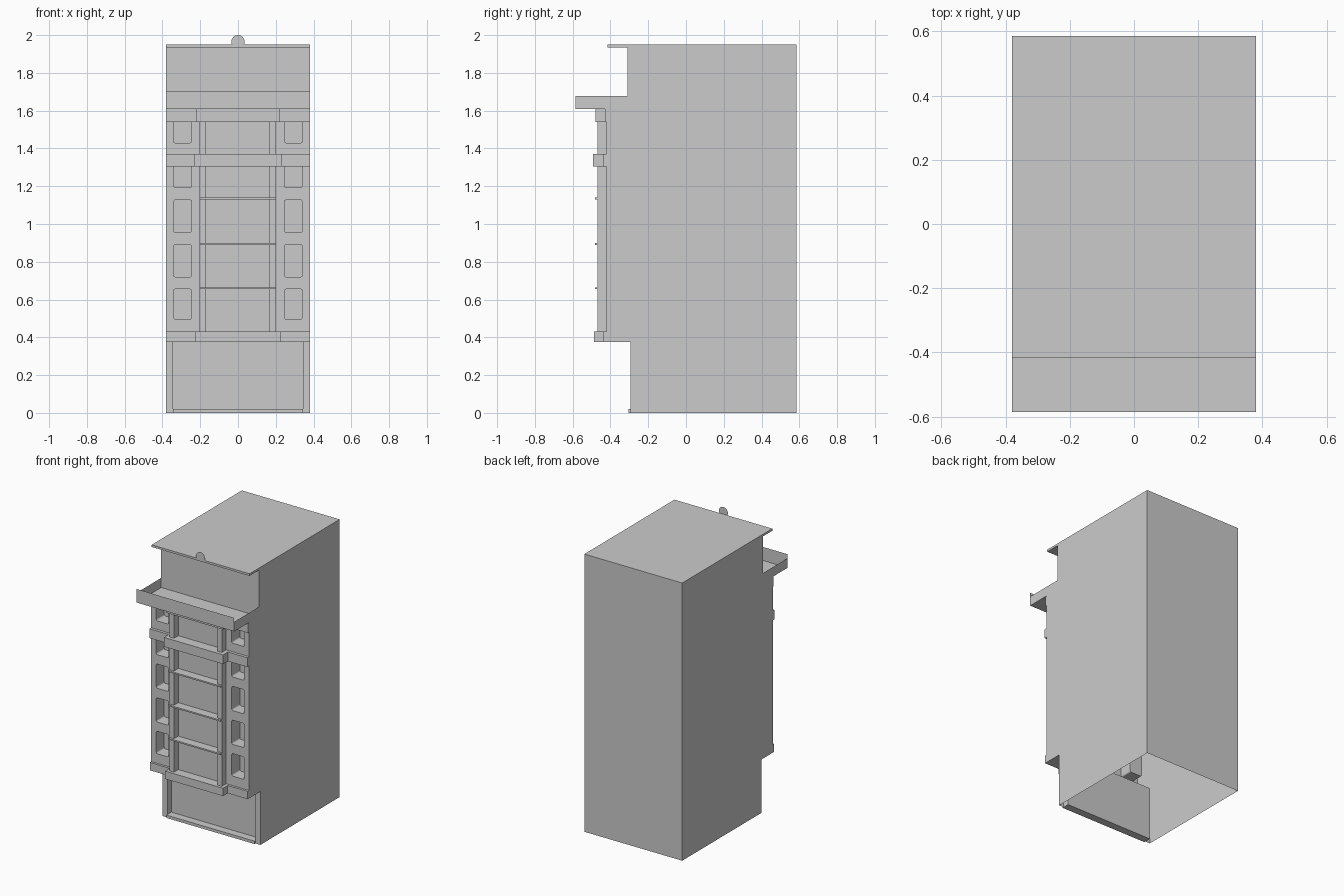
import bpy, bmesh, math
from mathutils import Vector

if "Cube" in bpy.data.objects:
    bpy.data.objects.remove(bpy.data.objects["Cube"])

W = 0.38          # half width of the building
WALL = -0.42      # plane of the main facade


def make_object(name, bm):
    mesh = bpy.data.meshes.new(name)
    bm.to_mesh(mesh)
    bm.free()
    ob = bpy.data.objects.new(name, mesh)
    bpy.context.collection.objects.link(ob)
    return ob


def add_prism(bm, points, move):
    """Extrude a planar outline along a vector into a closed solid."""
    face = bm.faces.new([bm.verts.new(p) for p in points])
    out = bmesh.ops.extrude_face_region(bm, geom=[face], use_keep_orig=True)
    verts = [g for g in out["geom"] if isinstance(g, bmesh.types.BMVert)]
    bmesh.ops.translate(bm, verts=verts, vec=Vector(move))
    bmesh.ops.recalc_face_normals(bm, faces=bm.faces[:])


def add_box(bm, x0, x1, y0, y1, z0, z1):
    add_prism(bm, [(x0, y0, z0), (x1, y0, z0), (x1, y1, z0), (x0, y1, z0)],
              (0, 0, z1 - z0))


def add_quad(bm, *points):
    bm.faces.new([bm.verts.new(p) for p in points])


def rounded_rect(x0, x1, z0, z1, y, r=0.01, steps=3):
    pts = []
    corners = [(x1 - r, z1 - r), (x0 + r, z1 - r), (x0 + r, z0 + r), (x1 - r, z0 + r)]
    for k, (cx, cz) in enumerate(corners):
        for i in range(steps + 1):
            a = math.pi / 2 * (k + i / steps)
            pts.append((cx + r * math.cos(a), y, cz + r * math.sin(a)))
    return pts


# Building body: side profile extruded across the width
profile = [(0.585, 0), (0.585, 1.95), (-0.415, 1.95), (-0.415, 1.935),
           (-0.31, 1.935), (-0.31, 1.61), (WALL, 1.61), (WALL, 0.375),
           (-0.295, 0.375), (-0.295, 0)]
bm = bmesh.new()
add_prism(bm, [(-W, y, z) for y, z in profile], (2 * W, 0, 0))
body = make_object("building_body", bm)

# Cutter for the window recesses and the ground floor opening
bm = bmesh.new()
for side in (-1, 1):
    xs = sorted((side * 0.245, side * 0.342))
    for z0, z1 in ((0.497, 0.655), (0.72, 0.89), (0.957, 1.127),
                   (1.193, 1.36), (1.43, 1.595)):
        add_prism(bm, rounded_rect(xs[0], xs[1], z0, z1, -0.6), (0, 0.27, 0))
add_box(bm, -0.343, 0.343, -0.4, -0.25, -0.1, 0.375)
cutter = make_object("recess_cutter", bm)
cutter.hide_render = True

mod = body.modifiers.new("recesses", "BOOLEAN")
mod.operation = "DIFFERENCE"
mod.solver = "EXACT"
mod.object = cutter
bpy.context.view_layer.update()
cut = bpy.data.meshes.new_from_object(
    body.evaluated_get(bpy.context.evaluated_depsgraph_get()))
body.modifiers.clear()
body.data = cut
bpy.data.objects.remove(cutter)

# Open the underside, the building is a hollow shell
bm = bmesh.new()
bm.from_mesh(body.data)
floor = [f for f in bm.faces if all(abs(v.co.z) < 1e-4 for v in f.verts)]
bmesh.ops.delete(bm, geom=floor, context="FACES")
bm.to_mesh(body.data)
bm.free()

# Ground floor sill
bm = bmesh.new()
add_box(bm, -0.343, 0.343, -0.305, -0.25, 0, 0.02)
make_object("ground_sill", bm)

# Bay pilasters, either side of the central bay
bm = bmesh.new()
for x0, x1 in ((-0.205, -0.17), (0.167, 0.202)):
    add_box(bm, x0, x1, -0.468, WALL, 0.43, 1.54)
make_object("bay_pilasters", bm)

# Thin floor bars across the bay
bm = bmesh.new()
for z in (0.66, 0.895, 1.135):
    add_box(bm, -0.205, 0.202, -0.483, WALL, z - 0.005, z + 0.005)
make_object("bay_floor_bars", bm)

# Stepped string courses: half width of the centre, side y, centre y, z range
for name, cx, ys, yc, z0, z1 in (
        ("lower_band", 0.225, -0.436, -0.487, 0.375, 0.43),
        ("upper_band", 0.23, -0.44, -0.493, 1.305, 1.37),
        ("cornice_band", 0.22, -0.43, -0.48, 1.54, 1.608)):
    bm = bmesh.new()
    outline = [(-W, WALL), (-W, ys), (-cx, ys), (-cx, yc),
               (cx, yc), (cx, ys), (W, ys), (W, WALL)]
    add_prism(bm, [(x, y, z0) for x, y in outline], (0, 0, z1 - z0))
    make_object(name, bm)

# Cornice tray made of thin sheets: fascia, floor and ends
F, B, LOW, END, TOP = -0.585, -0.31, 1.61, 1.677, 1.705
bm = bmesh.new()
add_quad(bm, (-W, F, LOW), (W, F, LOW), (W, F, TOP), (-W, F, TOP))
add_quad(bm, (-W, F, LOW), (-W, WALL, LOW), (W, WALL, LOW), (W, F, LOW))
add_quad(bm, (W, F, LOW), (W, B, LOW), (W, B, END), (W, F, END))
add_quad(bm, (-W, B, LOW), (-W, F, LOW), (-W, F, END), (-W, B, END))
make_object("cornice_tray", bm)

# Flat round ornament on the roof edge
bm = bmesh.new()
r, cz = 0.035, 1.965
a0 = math.asin((1.95 - cz) / r)
arc = [a0 + (math.pi - 2 * a0) * i / 20 for i in range(21)]
add_quad(bm, *[(r * math.cos(a), -0.415, cz + r * math.sin(a)) for a in arc])
ornament = make_object("roof_ornament", bm)
